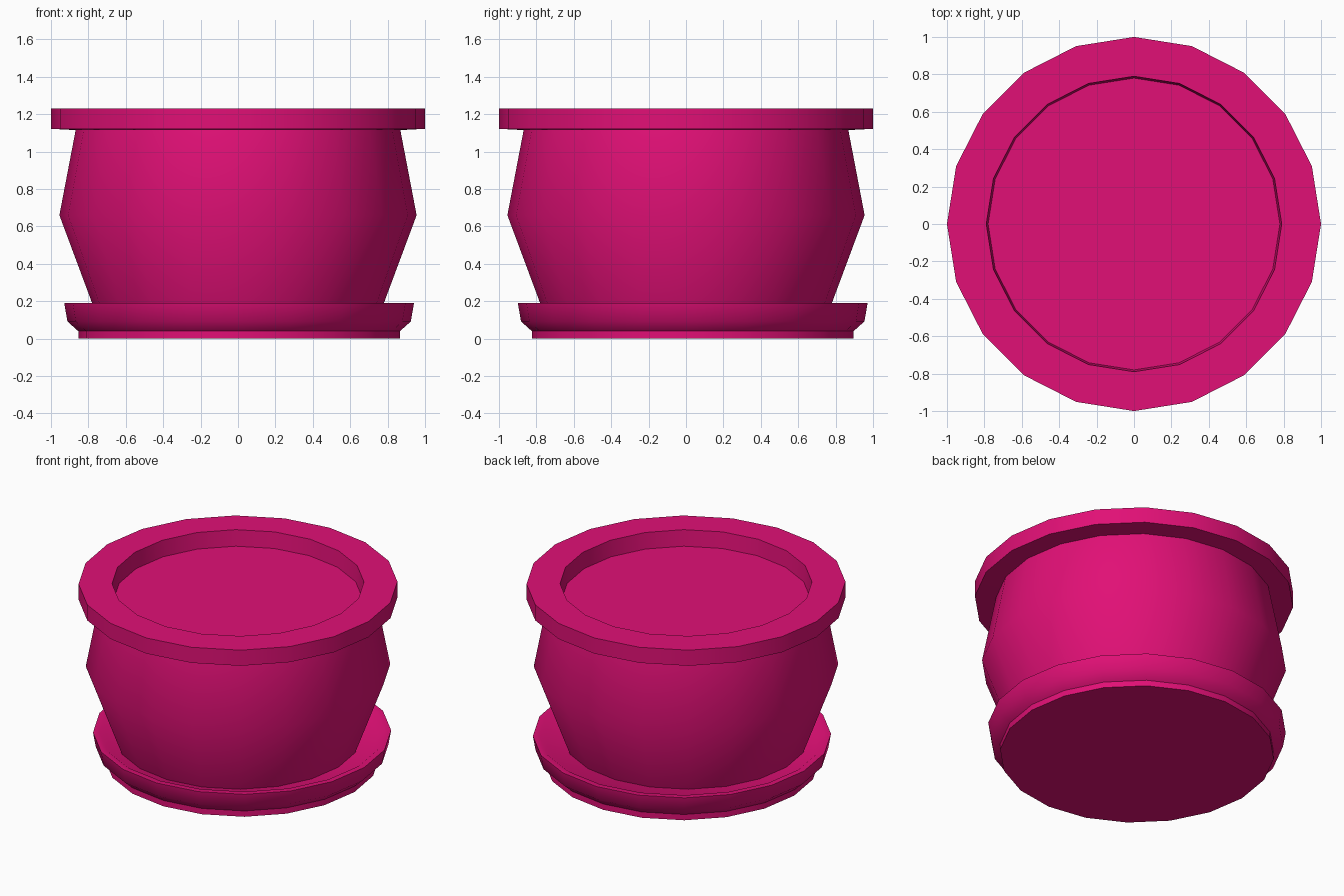
import bpy, bmesh, math

if "Cube" in bpy.data.objects:
    bpy.data.objects.remove(bpy.data.objects["Cube"])

SIDES = 20

mat = bpy.data.materials.new("pink_glaze")
mat.diffuse_color = (0.75, 0.005, 0.18, 1)
mat.use_nodes = True
mat.node_tree.nodes["Principled BSDF"].inputs["Base Color"].default_value = mat.diffuse_color


def lathe(name, profile, centre=(0, 0)):
    """Revolve (radius, z) points into a solid; both ends are capped flat."""
    bm = bmesh.new()
    rings = []
    for r, z in profile:
        rings.append([bm.verts.new((r * math.cos(a), r * math.sin(a), z))
                      for a in (2 * math.pi * i / SIDES for i in range(SIDES))])
    for lo, hi in zip(rings, rings[1:]):
        for i in range(SIDES):
            j = (i + 1) % SIDES
            bm.faces.new((lo[i], lo[j], hi[j], hi[i]))
    bm.faces.new(rings[0][::-1])
    bm.faces.new(rings[-1])
    mesh = bpy.data.meshes.new(name)
    bm.to_mesh(mesh)
    bm.free()
    mesh.materials.append(mat)
    obj = bpy.data.objects.new(name, mesh)
    obj.location = (centre[0], centre[1], 0)
    bpy.context.collection.objects.link(obj)
    bpy.ops.object.select_all(action='DESELECT')
    obj.select_set(True)
    bpy.context.view_layer.objects.active = obj
    bpy.ops.object.shade_smooth_by_angle(angle=math.radians(40))
    return obj


# Pot: bulging wall, overhanging rim, recessed soil surface as the end cap
lathe("pot", [(0.765, 0.15), (0.955, 0.66), (0.868, 1.115), (1.0, 1.122),
              (1.0, 1.23), (0.79, 1.23), (0.78, 1.12)])

# Saucer: slightly off centre, with a stepped foot and shallow dish
lathe("saucer", [(0.86, 0.0), (0.86, 0.04), (0.918, 0.092), (0.935, 0.19),
                 (0.895, 0.19), (0.85, 0.16)], centre=(0.006, 0.036))
